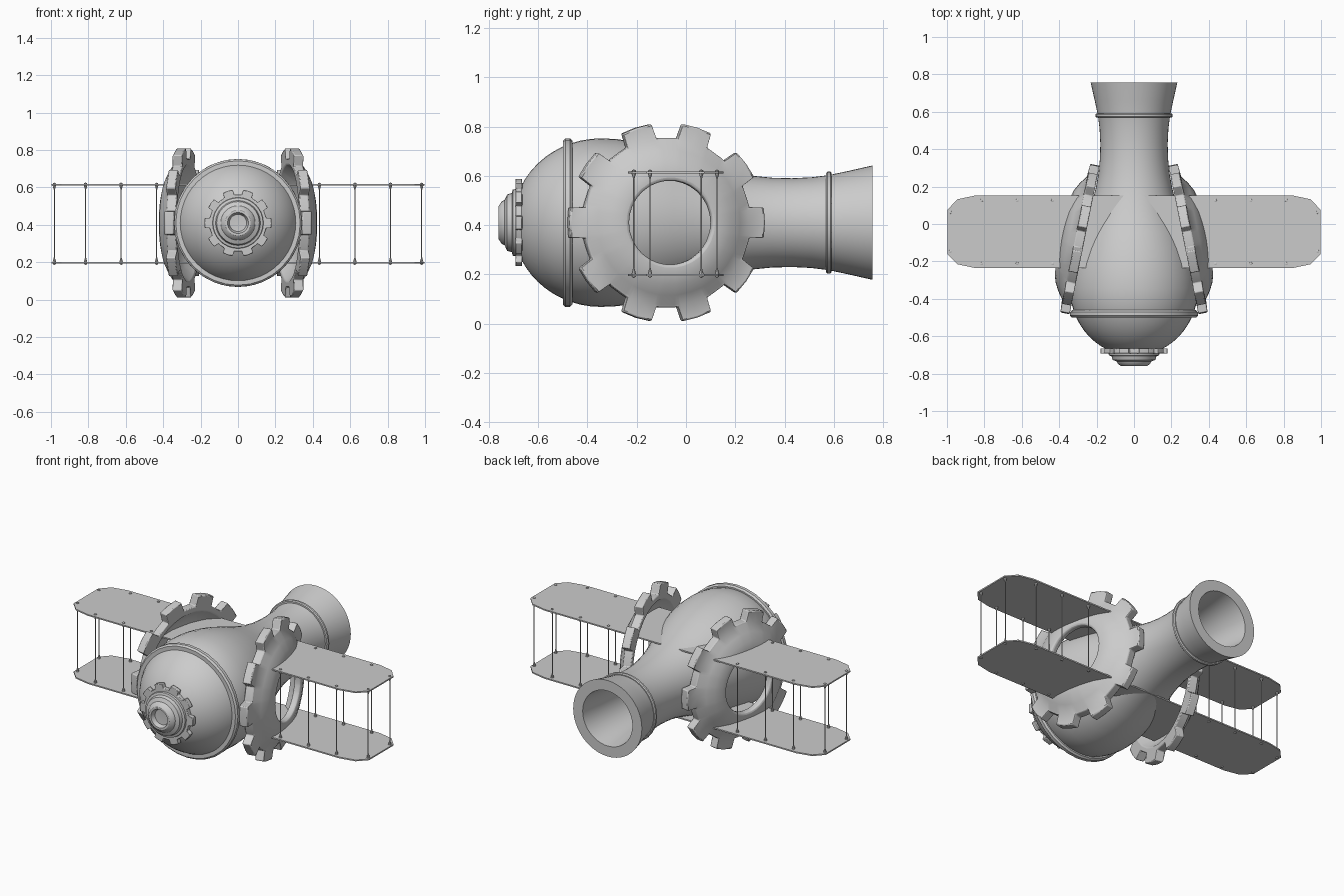
import bpy, bmesh, math
from mathutils import Matrix, Vector

if "Cube" in bpy.data.objects:
    bpy.data.objects.remove(bpy.data.objects["Cube"])

CZ = 0.41  # height of the main axis


def frame(origin, axis, start):
    """Matrix whose local z is the lathe axis and local x the zero angle."""
    n, u = Vector(axis).normalized(), Vector(start).normalized()
    m = Matrix((u, n.cross(u), n)).transposed().to_4x4()
    m.translation = origin
    return m


def finish(name, bm, matrix=Matrix(), bevel=0):
    bmesh.ops.remove_doubles(bm, verts=bm.verts, dist=1e-5)
    bmesh.ops.transform(bm, matrix=matrix, verts=bm.verts)
    bmesh.ops.recalc_face_normals(bm, faces=bm.faces)
    me = bpy.data.meshes.new(name)
    bm.to_mesh(me)
    bm.free()
    ob = bpy.data.objects.new(name, me)
    bpy.context.collection.objects.link(ob)
    if bevel:
        b = ob.modifiers.new("bevel", "BEVEL")
        b.width, b.segments, b.limit_method = bevel, 2, "ANGLE"
        b.angle_limit = math.radians(40)
    return ob


def lathe(name, profile, matrix, angles, closed=False, bevel=0):
    """Spin (radius, height, tooth) points; angles are (degrees, on_tooth)."""
    bm = bmesh.new()
    rings = []
    for deg, on in angles:
        a = math.radians(deg)
        ring = []
        for p in profile:
            r = p[0] + (p[2] if on and len(p) > 2 else 0)
            ring.append(bm.verts.new((r * math.cos(a), r * math.sin(a), p[1])))
        rings.append(ring)
    n = len(profile)
    for i, ra in enumerate(rings):
        rb = rings[(i + 1) % len(rings)]
        for j in range(n if closed else n - 1):
            k = (j + 1) % n
            bm.faces.new((ra[j], rb[j], rb[k], ra[k]))
    return finish(name, bm, matrix, bevel)


def even(n):
    return [(360 * i / n, False) for i in range(n)]


# Angles for a ten-toothed wheel: root, tooth flank, tooth tip
TEETH = [(36 * i + d, on) for i in range(10) for d, on in
         ((-13, 0), (-10.5, 0), (-8.7, 1), (0, 1), (8.7, 1), (10.5, 0), (13, 0))]
main = frame((0, 0, CZ), (0, 1, 0), (1, 0, 0))

# Body: rounded front, tapering tail, flared hollow exhaust
body = [(0, -0.70)]
for i in range(1, 13):
    t = math.radians(12 + 78 * i / 12)
    body.append((0.342 * math.sin(t), -0.345 - 0.36 * math.cos(t)))
body += [(0.339, -0.28), (0.328, -0.21), (0.308, -0.13), (0.282, -0.05), (0.252, 0.03),
         (0.226, 0.11), (0.205, 0.19), (0.19, 0.27), (0.182, 0.35), (0.18, 0.43),
         (0.184, 0.51), (0.193, 0.58), (0.21, 0.66), (0.232, 0.757), (0.168, 0.757),
         (0.15, 0.62), (0.14, 0.45), (0.14, 0.2), (0, 0.2)]
lathe("body", body, main, even(48))


# Raised bands around the body
def band(name, y, r_in, r_out, half):
    pts = [(r_in, y - half), (r_out - half * .5, y - half), (r_out, y - half * .5),
           (r_out, y + half * .5), (r_out - half * .5, y + half), (r_in, y + half)]
    lathe(name, pts, main, even(32), closed=True)


band("front_band", -0.48, 0.29, 0.342, 0.019)
band("tail_band", 0.58, 0.17, 0.207, 0.011)

# Nose: small toothed wheel and stepped boss with a recess
lathe("nose_gear", [(0, -0.66), (0.153, -0.665, 0.027), (0.153, -0.692, 0.027), (0, -0.695)],
      main, TEETH, bevel=0.003)
lathe("nose_boss", [(0.138, -0.685), (0.134, -0.703), (0.12, -0.707), (0.114, -0.726),
                    (0.092, -0.736), (0.086, -0.748), (0.068, -0.76), (0.056, -0.76),
                    (0.046, -0.735), (0, -0.732)], main, even(32))

# Side wheels: dished toothed rings, tilted to follow the body
dish = [(0.205, 0.093), (0.25, 0.08), (0.295, 0.056), (0.335, 0.027), (0.345, 0.022, 0.06),
        (0.345, -0.028, 0.06), (0.315, -0.028), (0.27, 0.02), (0.22, 0.045),
        (0.17, 0.055), (0.17, 0.085), (0.178, 0.093)]
tilt = math.radians(11.4)
for side, name in ((1, "right"), (-1, "left")):
    m = frame((side * 0.292, -0.08, CZ), (side * math.cos(tilt), math.sin(tilt), 0),
              (-side * math.sin(tilt), math.cos(tilt), 0))
    lathe(name + "_gear", dish, m, TEETH, closed=True, bevel=0.007)

# Wings: two thin plates with clipped tips, running through the body
half = [(0.85, -0.235), (0.945, -0.215), (0.998, -0.16), (0.998, 0.075),
        (0.945, 0.132), (0.85, 0.152)]
outline = half + [(-x, y) for x, y in reversed(half)]
for name, z in (("lower_wing", 0.198), ("upper_wing", 0.614)):
    bm = bmesh.new()
    f = bm.faces.new([bm.verts.new((x, y, z - 0.004)) for x, y in outline])
    ext = bmesh.ops.extrude_face_region(bm, geom=[f])
    bmesh.ops.translate(bm, vec=(0, 0, 0.008),
                        verts=[v for v in ext["geom"] if isinstance(v, bmesh.types.BMVert)])
    finish(name, bm)

# Struts: thin rods with teardrop ends between the wings
rod = [(0, 0.186), (0.008, 0.19), (0.009, 0.203), (0.0028, 0.226),
       (0.0028, 0.588), (0.009, 0.609), (0.008, 0.622), (0, 0.626)]
spots = [(x, y) for x in (0.435, 0.625, 0.815) for y in (-0.212, 0.126)]
spots += [(0.982, -0.146), (0.982, 0.062)]
for x, y in spots:
    for s in (1, -1):
        lathe("strut", rod, Matrix.Translation((s * x, y, 0)), even(8))

# Smooth shading with sharp edges kept
bpy.ops.object.select_all(action="SELECT")
bpy.context.view_layer.objects.active = bpy.data.objects["body"]
bpy.ops.object.shade_smooth_by_angle(angle=math.radians(32))
